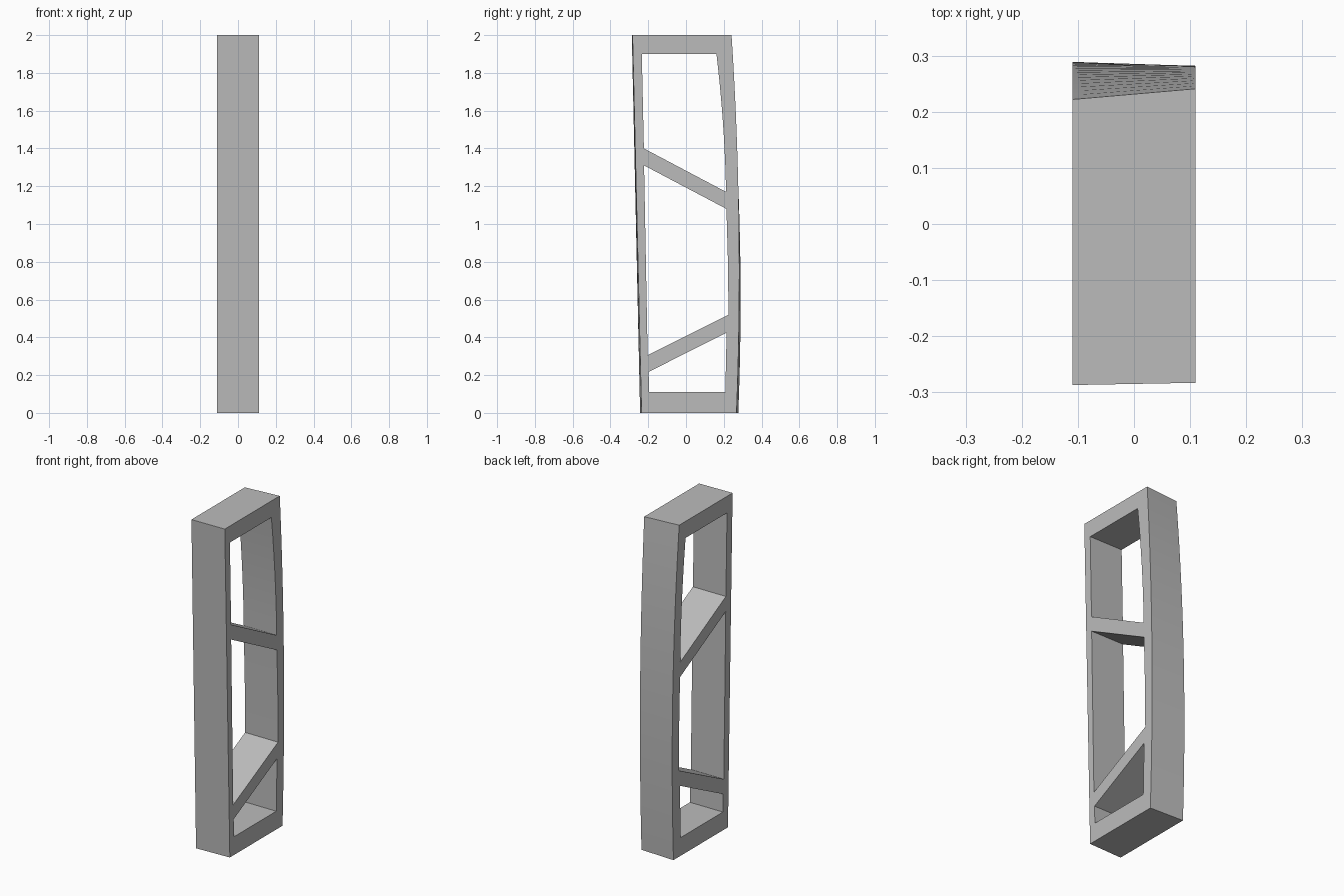
import bpy, bmesh, math

if "Cube" in bpy.data.objects:
    bpy.data.objects.remove(bpy.data.objects["Cube"])

W = 0.11   # half width in x
N = 24     # steps along the curved back


def prism(name, left, right):
    """Solid joining a left and a right (y, z) outline along x."""
    bm = bmesh.new()
    (xl, lo), (xr, ro) = left, right
    a = [bm.verts.new((xl, y, z)) for y, z in lo]
    b = [bm.verts.new((xr, y, z)) for y, z in ro]
    bm.faces.new(a)
    bm.faces.new(b[::-1])
    for i in range(len(a)):
        j = (i + 1) % len(a)
        bm.faces.new((a[j], a[i], b[i], b[j]))
    bmesh.ops.recalc_face_normals(bm, faces=bm.faces)
    me = bpy.data.meshes.new(name)
    bm.to_mesh(me)
    bm.free()
    ob = bpy.data.objects.new(name, me)
    bpy.context.collection.objects.link(ob)
    return ob


def outline(y_bottom, y_top, peak, z_peak, bow):
    """Straight leaning front, bowed back."""
    back = [(peak - bow * (2 * i / N - z_peak) ** 2, 2 * i / N) for i in range(N + 1)]
    return [(y_top, 2.0), (y_bottom, 0.0)] + back


# Frame body, bowed slightly differently on each side
frame = prism("bowed_frame",
              (-W, outline(-0.243, -0.287, 0.289, 0.60, 0.0342)),
              (W, outline(-0.235, -0.283, 0.282, 0.75, 0.0262)))

# Openings; the material left between them forms the two slanted braces
curve = [(0.212 - 0.02 * d - 0.068 * d * d, 1.17 + d)
         for d in (0.73 * i / 10 for i in range(11))]
openings = {
    "lower_opening": [(-0.195, 0.11), (0.208, 0.11), (0.215, 0.425), (-0.198, 0.217)],
    "middle_opening": [(-0.203, 0.305), (0.225, 0.52), (0.222, 0.8), (0.214, 1.08), (-0.222, 1.31)],
    "upper_opening": [(-0.223, 1.40)] + curve + [(-0.234, 1.90)],
}
cutters = []
for name, pts in openings.items():
    c = prism(name, (-0.3, pts), (0.3, pts))
    c.hide_render = True
    cutters.append(c)
    m = frame.modifiers.new(name, 'BOOLEAN')
    m.operation, m.solver, m.object = 'DIFFERENCE', 'EXACT', c

# Bake the cuts and drop the cutters
dg = bpy.context.evaluated_depsgraph_get()
mesh = bpy.data.meshes.new_from_object(frame.evaluated_get(dg))
frame.modifiers.clear()
frame.data = mesh
for c in cutters:
    bpy.data.objects.remove(c)

# Plain grey
mat = bpy.data.materials.new("grey")
mat.diffuse_color = (0.5, 0.5, 0.5, 1)
mat.use_nodes = True
mat.node_tree.nodes["Principled BSDF"].inputs["Base Color"].default_value = mat.diffuse_color
mesh.materials.clear()
mesh.materials.append(mat)

bpy.context.view_layer.objects.active = frame
frame.select_set(True)
bpy.ops.object.shade_smooth_by_angle(angle=math.radians(30))
